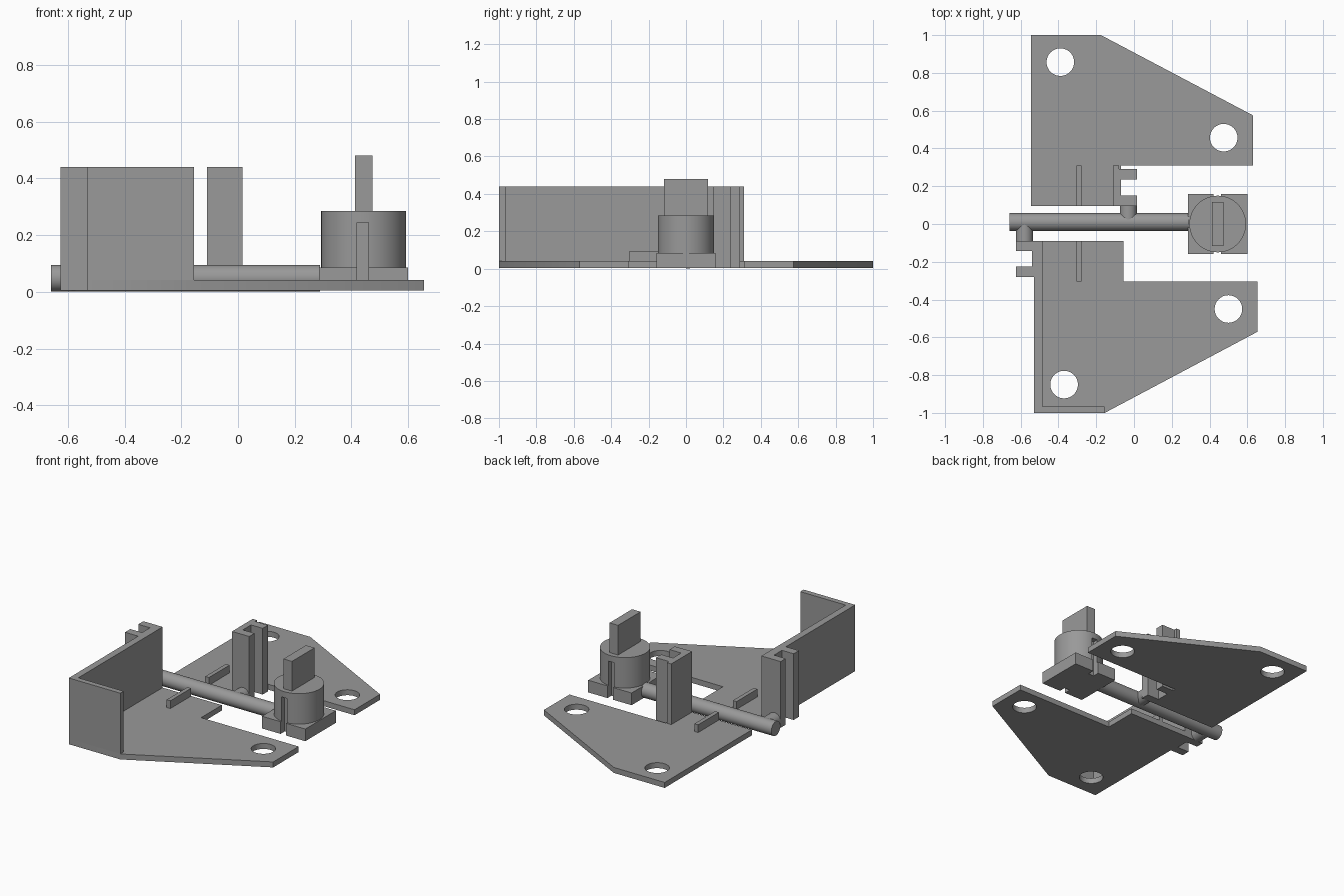
import bpy, bmesh, math
from mathutils import Matrix

if "Cube" in bpy.data.objects:
    bpy.data.objects.remove(bpy.data.objects["Cube"])

grey = bpy.data.materials.new("plain grey")
grey.diffuse_color = (0.32, 0.32, 0.32, 1)
grey.use_nodes = True
grey.node_tree.nodes["Principled BSDF"].inputs["Base Color"].default_value = grey.diffuse_color


def finish(name, bm):
    mesh = bpy.data.meshes.new(name)
    bmesh.ops.recalc_face_normals(bm, faces=bm.faces)
    bm.to_mesh(mesh)
    bm.free()
    mesh.materials.append(grey)
    obj = bpy.data.objects.new(name, mesh)
    bpy.context.collection.objects.link(obj)
    return obj


def prism(name, outline, z0, z1):
    """Extrude a plan outline upward."""
    bm = bmesh.new()
    face = bm.faces.new([bm.verts.new((x, y, z0)) for x, y in outline])
    top = bmesh.ops.extrude_face_region(bm, geom=[face])["geom"]
    verts = [g for g in top if isinstance(g, bmesh.types.BMVert)]
    bmesh.ops.translate(bm, verts=verts, vec=(0, 0, z1 - z0))
    return finish(name, bm)


def box(name, x0, x1, y0, y1, z0, z1):
    return prism(name, [(x0, y0), (x1, y0), (x1, y1), (x0, y1)], z0, z1)


def cylinder(name, centre, radius, length, axis="Z"):
    bm = bmesh.new()
    bmesh.ops.create_cone(bm, cap_ends=True, segments=48, radius1=radius,
                          radius2=radius, depth=length)
    turn = {"Z": Matrix(), "X": Matrix.Rotation(math.pi / 2, 4, "Y"),
            "Y": Matrix.Rotation(math.pi / 2, 4, "X")}[axis]
    bm.transform(Matrix.Translation(centre) @ turn)
    return finish(name, bm)


def cut(obj, cutters):
    """Subtract the cutters, bake the result and remove them."""
    for c in cutters:
        c.hide_render = True
        mod = obj.modifiers.new("cut", "BOOLEAN")
        mod.operation, mod.solver, mod.object = "DIFFERENCE", "EXACT", c
    graph = bpy.context.evaluated_depsgraph_get()
    mesh = bpy.data.meshes.new_from_object(obj.evaluated_get(graph))
    obj.modifiers.clear()
    obj.data = mesh
    for c in cutters:
        bpy.data.objects.remove(c)


def smooth(obj):
    bpy.ops.object.select_all(action="DESELECT")
    obj.select_set(True)
    bpy.context.view_layer.objects.active = obj
    bpy.ops.object.shade_smooth_by_angle(angle=math.radians(30))


BASE, PLATE, WALL = 0.005, 0.041, 0.44

# Mounting plates with their screw holes
back_plate = prism("back_plate", [
    (-0.545, 0.095), (-0.07, 0.095), (-0.07, 0.31), (0.63, 0.31),
    (0.63, 0.575), (-0.175, 1.0), (-0.545, 1.0)], BASE, PLATE)
front_plate = prism("front_plate", [
    (-0.53, -0.09), (-0.53, -1.0), (-0.155, -1.0), (0.655, -0.57),
    (0.655, -0.305), (-0.055, -0.305), (-0.055, -0.09)], BASE, PLATE)
for plate, holes in ((back_plate, [(-0.39, 0.857), (0.475, 0.457)]),
                     (front_plate, [(-0.37, -0.85), (0.50, -0.45)])):
    cut(plate, [cylinder("hole_cutter", (x, y, 0.02), 0.073, 0.2) for x, y in holes])
    smooth(plate)

# Slotted guide post on the back plate
prism("guide_post", [
    (-0.11, 0.095), (0.015, 0.095), (0.015, 0.15), (-0.07, 0.15),
    (-0.07, 0.235), (0.015, 0.235), (0.015, 0.29), (-0.08, 0.29),
    (-0.08, 0.31), (-0.11, 0.31)], BASE, WALL)

# L-shaped wall with guide arms on the front plate
prism("corner_wall", [
    (-0.53, -1.0), (-0.155, -1.0), (-0.155, -0.965), (-0.485, -0.965),
    (-0.485, -0.09), (-0.625, -0.09), (-0.625, -0.143), (-0.54, -0.143),
    (-0.54, -0.225), (-0.625, -0.225), (-0.625, -0.28), (-0.53, -0.28)], BASE, WALL)

# Low ribs
box("back_rib", -0.305, -0.278, 0.095, 0.31, 0.03, 0.092)
box("front_rib", -0.305, -0.278, -0.305, -0.09, 0.03, 0.092)

# Rod with two side pegs
smooth(cylinder("rod", (-0.185, 0.01, 0.048), 0.047, 0.95, "X"))
smooth(cylinder("left_peg", (-0.58, -0.04, 0.048), 0.045, 0.10, "Y"))
smooth(cylinder("right_peg", (-0.03, 0.0525, 0.048), 0.045, 0.085, "Y"))

# Knob: square foot and drum with side slots, plus a grip blade
foot = box("knob_foot", 0.285, 0.60, -0.158, 0.158, BASE, 0.085)
drum = cylinder("knob_drum", (0.443, 0, 0.1825), 0.15, 0.205)
for part in (foot, drum):
    cut(part, [box("slot_cutter", 0.42, 0.46, min(s * 0.115, s * 0.2),
                   max(s * 0.115, s * 0.2), -0.05, 0.245) for s in (-1, 1)])
smooth(drum)
box("knob_grip", 0.412, 0.474, -0.117, 0.117, 0.27, 0.48)
